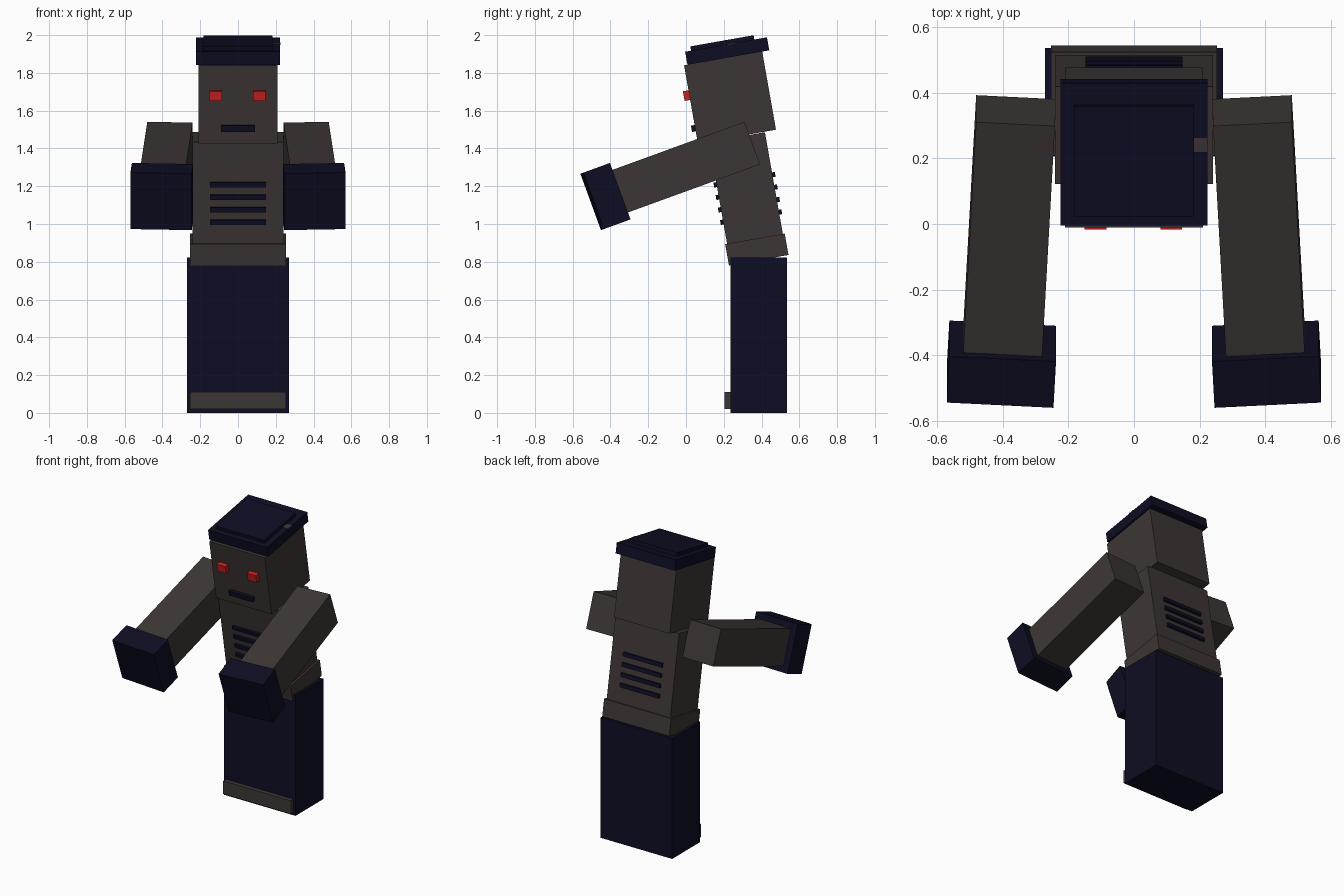
import bpy
from math import radians
from mathutils import Matrix, Vector

if "Cube" in bpy.data.objects:
    bpy.data.objects.remove(bpy.data.objects["Cube"])


def material(name, rgb):
    m = bpy.data.materials.new(name)
    m.diffuse_color = (*rgb, 1)
    m.use_nodes = True
    m.node_tree.nodes["Principled BSDF"].inputs["Base Color"].default_value = m.diffuse_color
    return m


GREY = material("warm_grey", (0.046, 0.037, 0.035))
NAVY = material("dark_navy", (0.0042, 0.0042, 0.017))
RED = material("eye_red", (0.58, 0.015, 0.015))


def box(name, center, size, mat, frame=Matrix()):
    """Box with a local centre and size, placed in a given frame."""
    bpy.ops.mesh.primitive_cube_add(size=1)
    ob = bpy.context.object
    ob.name = name
    ob.data.transform(Matrix.Translation(Vector(center)) @ Matrix.Diagonal((*size, 1)))
    ob.matrix_world = frame
    ob.data.materials.append(mat)
    return ob


# Upright lower block and foot plate
box("legs", (0, 0.385, 0.411), (0.54, 0.30, 0.822), NAVY)
box("foot_plate", (0, 0.225, 0.065), (0.51, 0.04, 0.09), GREY)

# Upper body leans forward around the belt
lean = Matrix.Translation((0, 0.375, 0.865)) @ Matrix.Rotation(radians(10), 4, 'X')
box("belt", (0, 0, 0), (0.506, 0.32, 0.115), GREY, lean)
box("torso", (0, 0, 0.302), (0.48, 0.30, 0.604), GREY, lean)

# Rib stripes on chest and back
for side, y in (("chest", -0.15), ("back", 0.15)):
    for i in range(4):
        box(f"{side}_stripe", (0, y, 0.174 + 0.067 * i), (0.295, 0.03, 0.026), NAVY, lean)

# Head and face
box("head", (0, 0, 0.817), (0.42, 0.42, 0.42), GREY, lean)
box("mouth", (0, -0.21, 0.689), (0.18, 0.04, 0.034), NAVY, lean)
for name, x in (("left_eye", -0.117), ("right_eye", 0.113)):
    box(name, (x, -0.22, 0.867), (0.066, 0.04, 0.052), RED, lean)

# Cap with raised crown and small badge plate
box("cap_brim", (0, 0.028, 1.062), (0.446, 0.44, 0.070), NAVY, lean)
box("cap_crown", (0, 0.01, 1.105), (0.366, 0.34, 0.030), NAVY, lean)
box("cap_badge", (0.2015, 0.057, 1.0965), (0.045, 0.042, 0.006), GREY, lean)

# Arms reach forward, splayed slightly outward, with blocky hands
for side, s in (("left", -1), ("right", 1)):
    reach = (Matrix.Translation((s * 0.38, -0.007, 1.298))
             @ Matrix.Rotation(radians(20), 4, 'X')
             @ Matrix.Rotation(radians(3 * s), 4, 'Z'))
    box(f"{side}_arm", (0, 0, 0), (0.24, 0.75, 0.24), GREY, reach)
    box(f"{side}_hand", (0, -0.447, 0), (0.325, 0.15, 0.318), NAVY, reach)
